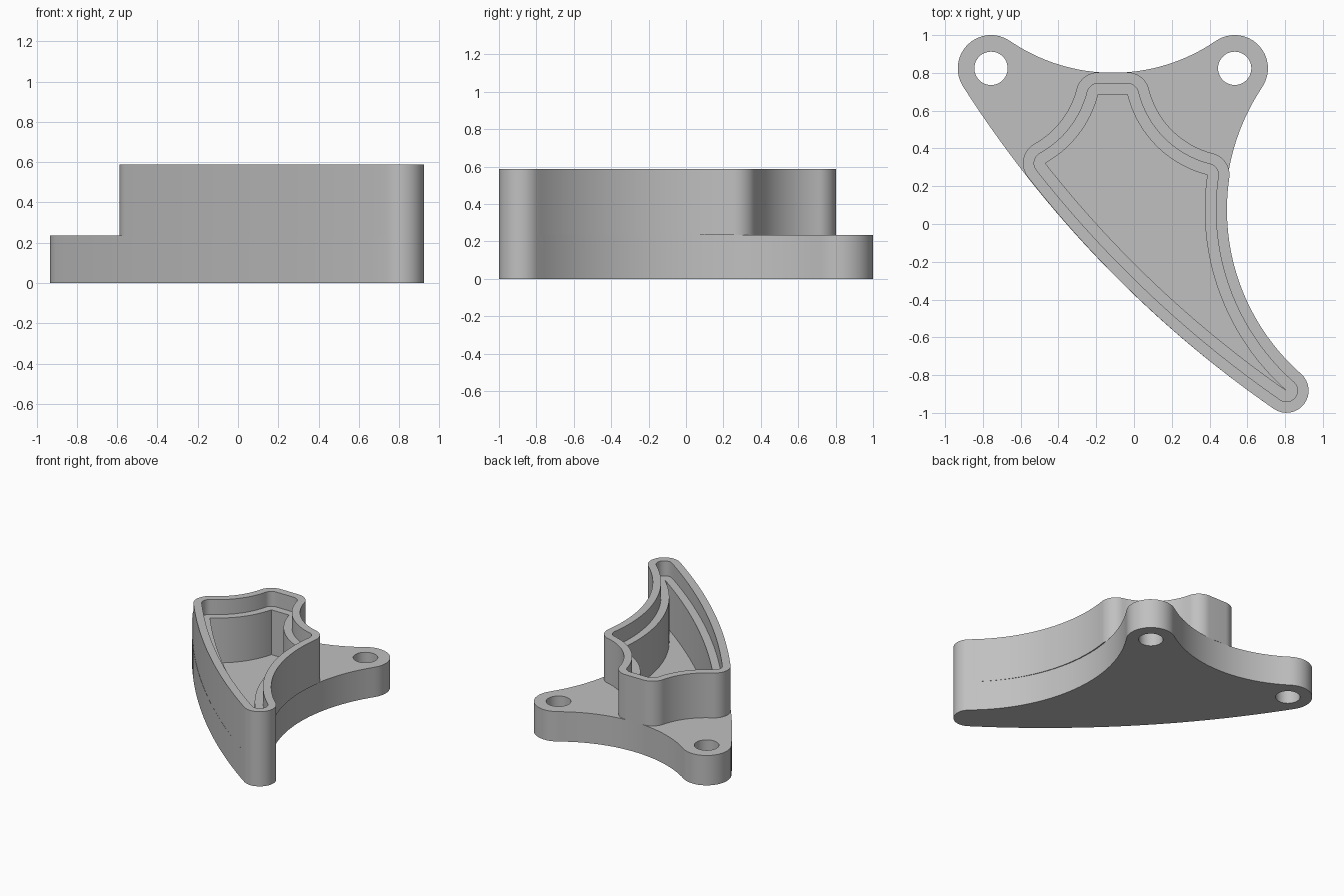
import bpy
import bmesh
import math
from mathutils import Vector

cube = bpy.data.objects.get("Cube")
if cube:
    bpy.data.objects.remove(cube, do_unlink=True)

U = 0.1176                      # wall module
DECK, TOP = 2 * U, 5 * U        # plate top and rim height
FLOOR, LEDGE = U, 4 * U         # pocket floor and rebate ledge
LOBE_R, HOLE_R = 1.5 * U, 0.75 * U
LEFT_HOLE, RIGHT_HOLE, TIP = (-0.757, 0.824), (0.533, 0.824), (0.807, -0.882)

grey = bpy.data.materials.new("plain grey")
grey.use_nodes = True
grey.diffuse_color = (0.53, 0.53, 0.53, 1)
grey.node_tree.nodes["Principled BSDF"].inputs["Base Color"].default_value = grey.diffuse_color


def arc_points(c, a, b, r, steps):
    return [Vector((c.x + r * math.cos(a + (b - a) * i / steps),
                    c.y + r * math.sin(a + (b - a) * i / steps))) for i in range(steps + 1)]


def outline(corners, radii, edges):
    """Counter-clockwise corner circles joined by tangent arcs; a positive edge radius is concave."""
    pts = [Vector(c) for c in corners]
    n = len(pts)
    arcs, contact_out, contact_in = [], [None] * n, [None] * n
    for i, radius in enumerate(edges):
        j = (i + 1) % n
        p, q = pts[i], pts[j]
        s = 1 if radius > 0 else -1
        dp, dq = abs(radius) + s * radii[i], abs(radius) + s * radii[j]
        d = q - p
        length = d.length
        along = (dp * dp - dq * dq + length * length) / (2 * length)
        side = math.sqrt(max(dp * dp - along * along, 0))
        d.normalize()
        c = p + d * along + Vector((d.y, -d.x)) * side * s
        contact_out[i] = p + (c - p).normalized() * radii[i] * s
        contact_in[j] = q + (c - q).normalized() * radii[j] * s
        a = math.atan2(*(contact_out[i] - c).yx)
        b = math.atan2(*(contact_in[j] - c).yx)
        b = a + (b - a + math.pi) % math.tau - math.pi
        steps = 2 if abs(radius) > 20 else 32
        arcs.append(arc_points(c, a, b, abs(radius), steps))
    loop = []
    for i in range(n):
        if radii[i] > 0:
            a = math.atan2(*(contact_in[i] - pts[i]).yx)
            b = math.atan2(*(contact_out[i] - pts[i]).yx)
            loop += arc_points(pts[i], a, a + (b - a) % math.tau, radii[i], 16)
        loop += arcs[i]
    return [p for k, p in enumerate(loop) if (p - loop[k - 1]).length > 1e-4]


def tray_outline(offset):
    """Pocket profile grown outward by an offset with round corners."""
    corners = [(-0.47, 0.322), TIP, (0.388, 0.26), (-0.035, 0.685), (-0.19, 0.685)]
    edges = [-5.9, 1.275, 0.583, 50, 0.583]
    return outline(corners, [offset] * 5, [e - offset for e in edges])


def circle(c, r):
    return arc_points(Vector(c), 0, math.tau, r, 48)[:-1]


def build(name, walls, caps):
    """walls: (loop, z0, z1); caps: (list of loops, z), inner loops being openings."""
    bm = bmesh.new()
    for loop, z0, z1 in walls:
        low = [bm.verts.new((p.x, p.y, z0)) for p in loop]
        high = [bm.verts.new((p.x, p.y, z1)) for p in loop]
        for k in range(len(loop)):
            bm.faces.new((low[k - 1], low[k], high[k], high[k - 1]))
    for loops, z in caps:
        rim = []
        for loop in loops:
            vs = [bm.verts.new((p.x, p.y, z)) for p in loop]
            rim += [bm.edges.new((vs[k - 1], vs[k])) for k in range(len(vs))]
        bmesh.ops.triangle_fill(bm, edges=rim, use_beauty=True, normal=(0, 0, 1))
    bmesh.ops.remove_doubles(bm, verts=bm.verts, dist=1e-5)
    bmesh.ops.recalc_face_normals(bm, faces=bm.faces)
    mesh = bpy.data.meshes.new(name)
    bm.to_mesh(mesh)
    bm.free()
    mesh.materials.append(grey)
    obj = bpy.data.objects.new(name, mesh)
    bpy.context.collection.objects.link(obj)
    bpy.ops.object.select_all(action="DESELECT")
    obj.select_set(True)
    bpy.context.view_layer.objects.active = obj
    bpy.ops.object.shade_smooth_by_angle(angle=math.radians(30))


plate = outline([LEFT_HOLE, TIP, RIGHT_HOLE], [LOBE_R, U, LOBE_R], [-5.9 - U, 1.275 - U, 0.964])
holes = [circle(LEFT_HOLE, HOLE_R), circle(RIGHT_HOLE, HOLE_R)]
pocket, rebate, shell = tray_outline(0), tray_outline(U / 2), tray_outline(U)

# Mounting plate with two through holes and the lower part of the pocket
build("base_plate",
      [(plate, 0, DECK), (pocket, FLOOR, DECK)] + [(h, 0, DECK) for h in holes],
      [([plate] + holes, 0), ([plate, pocket] + holes, DECK), ([pocket], FLOOR)])

# Raised tray wall with a stepped ledge inside the rim
build("tray_wall",
      [(shell, DECK, TOP), (rebate, LEDGE, TOP), (pocket, DECK, LEDGE)],
      [([shell, pocket], DECK), ([shell, rebate], TOP), ([rebate, pocket], LEDGE)])
